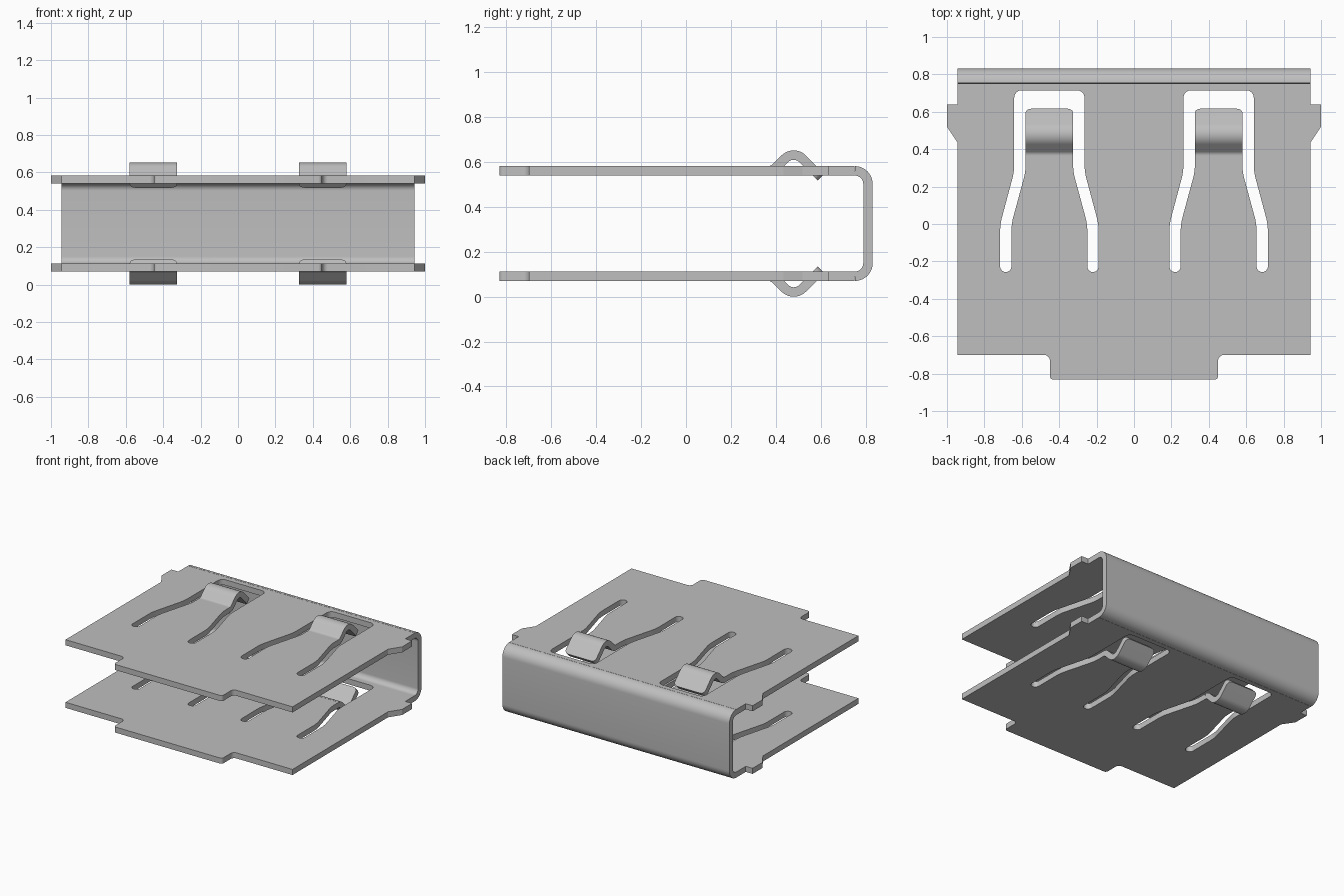
import bpy, bmesh, math
from mathutils import Vector

if "Cube" in bpy.data.objects:
    bpy.data.objects.remove(bpy.data.objects["Cube"])

T = 0.042            # sheet thickness
MID = 0.326          # height of the mirror plane
PLATE = 0.235        # plate centre, measured from the mirror plane
HALF = 0.943         # half width of the sheet
TAB_X = 0.4525       # spring tongue centre
BEND_Y = 0.752       # where the flat plates meet the back bends
JOIN_Y = 0.366       # where a flat tongue meets its raised end

steel = bpy.data.materials.new("grey steel")
steel.use_nodes = True
steel.diffuse_color = (0.52, 0.52, 0.52, 1)
steel.node_tree.nodes["Principled BSDF"].inputs["Base Color"].default_value = steel.diffuse_color


def finish(name, bm):
    bmesh.ops.remove_doubles(bm, verts=bm.verts, dist=0.0002)
    bmesh.ops.recalc_face_normals(bm, faces=bm.faces)
    mesh = bpy.data.meshes.new(name)
    bm.to_mesh(mesh)
    bm.free()
    mesh.materials.clear()
    mesh.materials.append(steel)
    obj = bpy.data.objects.new(name, mesh)
    bpy.context.collection.objects.link(obj)
    bpy.ops.object.select_all(action='DESELECT')
    obj.select_set(True)
    bpy.context.view_layer.objects.active = obj
    bpy.ops.object.shade_smooth_by_angle(angle=math.radians(30))
    return obj


def rounded(points, steps=6):
    """Polygon of (x, y, radius) corners with each corner filleted."""
    out = []
    for i, (x, y, r) in enumerate(points):
        p = Vector((x, y))
        if r == 0:
            out.append(p)
            continue
        u = (Vector(points[i - 1][:2]) - p).normalized()
        v = (Vector(points[(i + 1) % len(points)][:2]) - p).normalized()
        h = u.angle(v) / 2
        centre = p + (u + v).normalized() * r / math.sin(h)
        d0 = p + u * r / math.tan(h) - centre
        d1 = p + v * r / math.tan(h) - centre
        for k in range(steps + 1):
            out.append(centre + d0.lerp(d1, k / steps).normalized() * r)
    return out


def mirrored(half):
    """Close a right-hand outline with its mirror image."""
    return half + [(-x, y, r) for x, y, r in reversed(half)]


def plate(name, z):
    """Flat sheet with side ears, a front tab and two U-shaped slots."""
    outline = mirrored([
        (0.45, -0.832, 0.02), (0.45, -0.7, 0.03), (HALF, -0.7, 0),
        (HALF, 0.435, 0), (1, 0.52, 0), (1, 0.638, 0),
        (HALF, 0.638, 0), (HALF, BEND_Y, 0)])
    slot = mirrored([
        (0.188, 0.715, 0.04), (0.188, 0.28, 0.3), (0.263, 0, 0.3),
        (0.263, -0.257, 0.0295), (0.203, -0.257, 0.0295), (0.203, 0, 0.3),
        (0.127, 0.28, 0.3), (0.127, JOIN_Y, 0)])
    loops = [rounded(outline)]
    for cx in (-TAB_X, TAB_X):
        loops.append([p + Vector((cx, 0)) for p in rounded(slot)])

    curve = bpy.data.curves.new(name, 'CURVE')
    curve.dimensions = '2D'
    curve.fill_mode = 'BOTH'
    curve.extrude = T / 2
    for loop in loops:
        spline = curve.splines.new('POLY')
        spline.points.add(len(loop) - 1)
        for pt, p in zip(spline.points, loop):
            pt.co = (p.x, p.y, 0, 1)
        spline.use_cyclic_u = True
    temp = bpy.data.objects.new(name + " outline", curve)
    bpy.context.collection.objects.link(temp)
    bpy.context.view_layer.update()
    flat = bpy.data.meshes.new_from_object(
        temp.evaluated_get(bpy.context.evaluated_depsgraph_get()))
    bm = bmesh.new()
    bm.from_mesh(flat)
    bpy.data.objects.remove(temp)
    bpy.data.curves.remove(curve)
    bpy.data.meshes.remove(flat)
    bmesh.ops.translate(bm, verts=bm.verts, vec=(0, 0, z))
    finish(name, bm)


def strip(name, path, x0, x1, tip=0):
    """Sheet following a (y, z) centre line; tip rounds its far corners."""
    bm = bmesh.new()
    rings = []
    for i, p in enumerate(path):
        d = (path[min(i + 1, len(path) - 1)] - path[max(i - 1, 0)]).normalized()
        n = Vector((-d.y, d.x)) * T / 2
        rings.append([bm.verts.new((x, *q)) for x, q in
                      ((x0, p + n), (x1, p + n), (x1, p - n), (x0, p - n))])
    for a, b in zip(rings, rings[1:]):
        for k in range(4):
            bm.faces.new((a[k], a[(k + 1) % 4], b[(k + 1) % 4], b[k]))
    bm.faces.new(rings[0])
    end = bm.faces.new(rings[-1])
    if tip:
        corners = [e for e in end.edges
                   if abs(e.verts[0].co.x - e.verts[1].co.x) < 1e-5]
        bmesh.ops.bevel(bm, geom=corners, offset=tip, segments=5,
                        profile=0.5, affect='EDGES')
    finish(name, bm)


def arc(cy, cz, r, a0, a1, steps=10):
    angles = [math.radians(a0 + (a1 - a0) * k / steps) for k in range(steps + 1)]
    return [Vector((cy + r * math.cos(a), cz + r * math.sin(a))) for a in angles]


# Two flat plates
plate("top_plate", MID + PLATE)
plate("bottom_plate", MID - PLATE)

# Back wall with its rounded bends
bend = 0.059
back = (arc(BEND_Y, MID + PLATE - bend, bend, 90, 0)
        + arc(BEND_Y, MID - PLATE + bend, bend, 0, -90))
strip("back_wall", back, -HALF, HALF)

# Raised contact ends of the four spring tongues
contact = arc(JOIN_Y, PLATE + 0.05, 0.05, -90, -45, 6)
contact += arc(0.48, 0.249, 0.056, 135, 45, 12)
contact.append(contact[-1] + Vector((0.082, -0.082)))
for level, sign in (("top", 1), ("bottom", -1)):
    path = [Vector((p.x, MID + sign * p.y)) for p in contact]
    for side, cx in (("left", TAB_X), ("right", -TAB_X)):
        strip(f"{level}_{side}_contact", path, cx - 0.127, cx + 0.127, tip=0.03)
